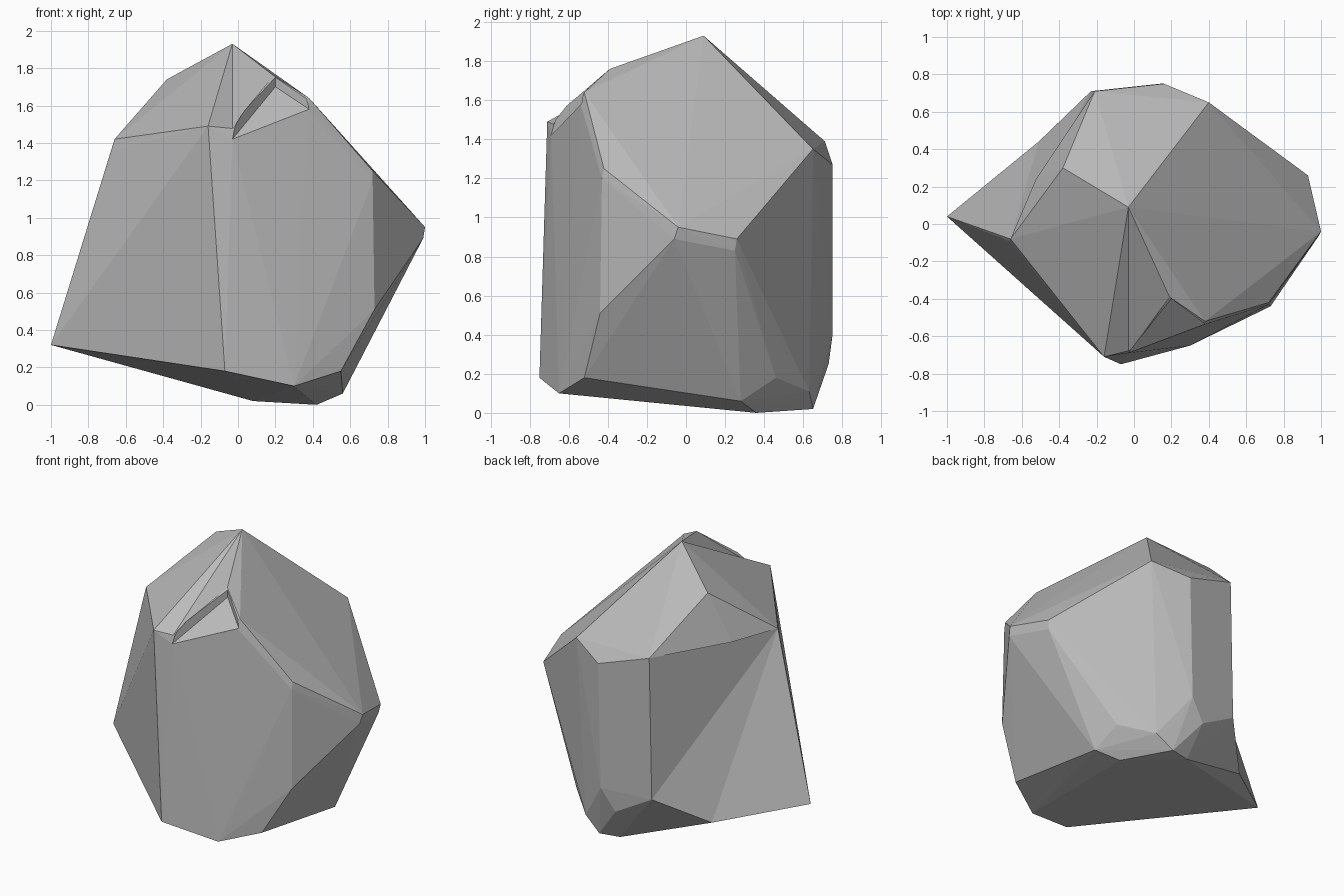
import bpy
import bmesh
from mathutils import Vector

default_cube = bpy.data.objects.get("Cube")
if default_cube:
    bpy.data.objects.remove(default_cube, do_unlink=True)


def make_material(name, colour):
    material = bpy.data.materials.new(name)
    material.use_nodes = True
    material.diffuse_color = colour
    material.node_tree.nodes["Principled BSDF"].inputs["Base Color"].default_value = colour
    return material


def hull_object(name, corners):
    """Wrap a flat-faced convex solid tightly around the given corners."""
    bm = bmesh.new()
    for corner in corners:
        bm.verts.new(corner)
    bmesh.ops.convex_hull(bm, input=list(bm.verts))
    loose = [v for v in bm.verts if not v.link_faces]
    bmesh.ops.delete(bm, geom=loose, context='VERTS')
    bmesh.ops.recalc_face_normals(bm, faces=list(bm.faces))
    mesh = bpy.data.meshes.new(name)
    bm.to_mesh(mesh)
    bm.free()
    solid = bpy.data.objects.new(name, mesh)
    bpy.context.collection.objects.link(solid)
    return solid


def carve(target, name, corners, direction):
    """Remove everything from the given corners outwards along a direction."""
    inner = [Vector(corner) for corner in corners]
    cutter = hull_object(name, inner + [p + Vector(direction) for p in inner])
    cutter.hide_render = True
    chip = target.modifiers.new(name, 'BOOLEAN')
    chip.operation = 'DIFFERENCE'
    chip.solver = 'EXACT'
    chip.object = cutter
    graph = bpy.context.evaluated_depsgraph_get()
    carved = bpy.data.meshes.new_from_object(target.evaluated_get(graph))
    target.modifiers.clear()
    target.data = carved
    bpy.data.objects.remove(cutter, do_unlink=True)


# Corners shared by the hull and the carved dents
apex = (-.03, .09, 1.93)
ridge_end = (.19, -.39, 1.76)
brow = (-.16, -.71, 1.49)
side_shoulder = (-.66, -.08, 1.42)
back_shoulder = (-.21, .71, 1.39)
side_tip = (-1, .04, .32)
back_heel = (-.23, .71, .4)
side_heel = (-.51, .44, .21)

# Peak and the sloping shoulder facets around it
peak = [apex, ridge_end, (-.38, .30, 1.74), (.38, -.52, 1.64)]
shoulder = [side_shoulder, back_shoulder, brow, (-.67, -.09, 1.36),
            (-.03, -.68, 1.47), (-.03, -.69, 1.42), (.37, -.54, 1.58),
            (.72, -.42, 1.25), (.72, -.43, 1.2), (.40, .65, 1.35), (.16, .75, 1.27)]

# Widest corners around the middle
waist = [side_tip, back_heel, (1, -.04, .95), (.99, -.06, .89), (.73, -.44, .51),
         (.93, .26, .89), (.92, .25, .83), (.14, .75, .4)]

# Chipped corners around the slanted underside
foot = [side_heel, (-.07, -.75, .18), (.3, -.65, .1), (.55, -.52, .18),
        (.56, .28, .06), (.42, .36, 0), (.22, .65, .02), (.08, .62, .02),
        (.34, .63, .11), (.53, .46, .18), (.04, .73, .25)]

rock = hull_object("rock", peak + shoulder + waist + foot)

# Shallow chipped step beside the front shoulder
carve(rock, "step_cutter",
      [(-.03, -.69, 1.42), (.2, -.4, 1.7), (.38, -.535, 1.58),
       (.02, -.99, 1.42), (.43, -.835, 1.58)], (0, 0, .4))

# Faint hollow running from the apex down to the step
carve(rock, "brow_cutter", [apex, ridge_end, brow, (-.03, -.69, 1.47)], (0, -.1, .3))

# Faint hollow across the back of the side tip
carve(rock, "flank_cutter",
      [side_shoulder, back_shoulder, back_heel, side_heel, side_tip], (-.13, .15, 0))

# Plain grey stone with hard flat facets
rock.data.materials.clear()
rock.data.materials.append(make_material("stone_grey", (.5, .5, .5, 1)))
for face in rock.data.polygons:
    face.use_smooth = False
    face.material_index = 0
